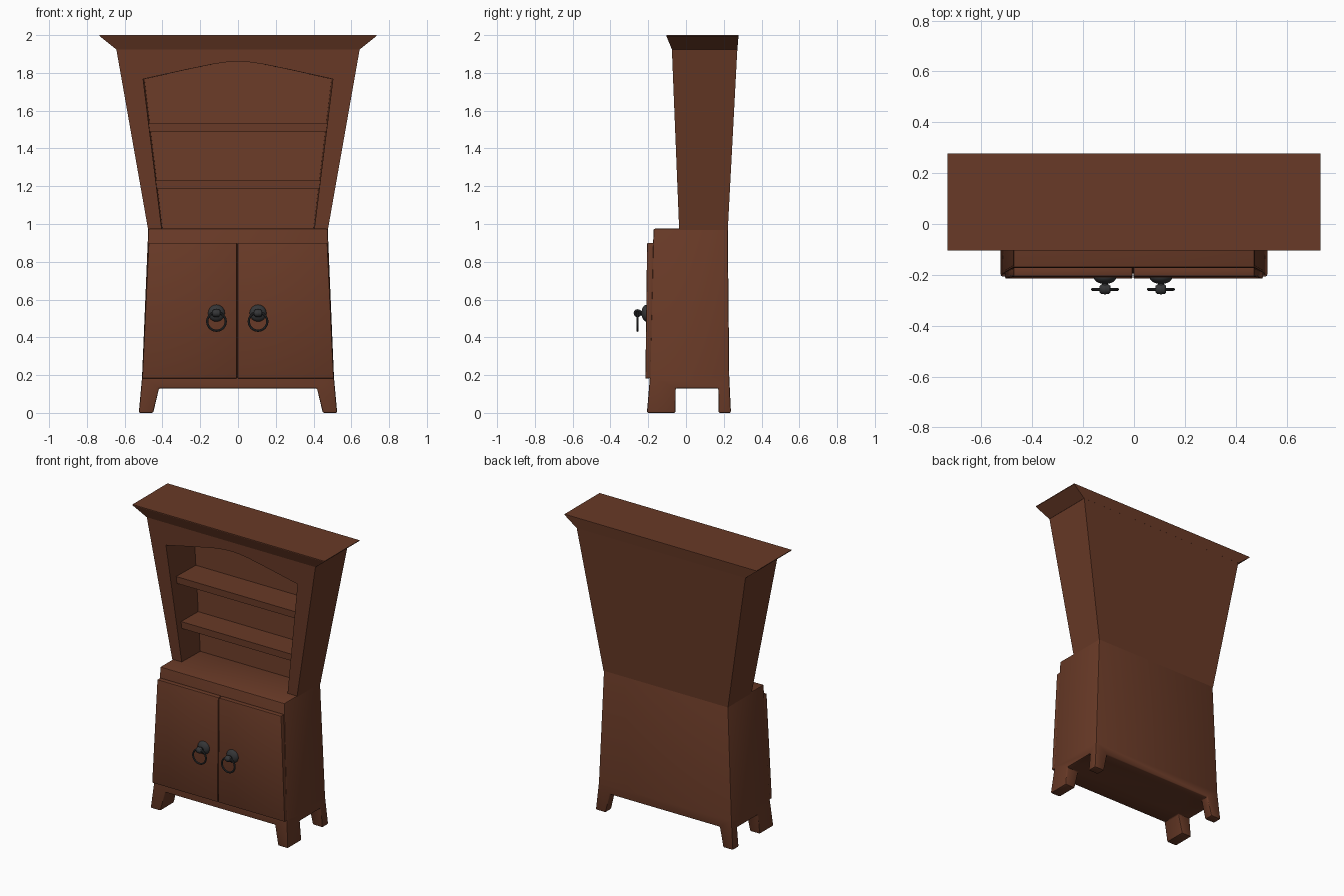
import bpy, bmesh, math

if "Cube" in bpy.data.objects:
    bpy.data.objects.remove(bpy.data.objects["Cube"])


def material(name, rgb):
    m = bpy.data.materials.new(name)
    m.diffuse_color = (*rgb, 1)
    m.use_nodes = True
    m.node_tree.nodes["Principled BSDF"].inputs["Base Color"].default_value = m.diffuse_color
    return m


wood = material("brown_wood", (0.14, 0.042, 0.02))
iron = material("dark_iron", (0.035, 0.036, 0.038))


def mesh_object(name, verts, faces, mat):
    me = bpy.data.meshes.new(name)
    me.from_pydata(verts, [], faces)
    bm = bmesh.new()
    bm.from_mesh(me)
    bmesh.ops.recalc_face_normals(bm, faces=bm.faces)
    bm.to_mesh(me)
    bm.free()
    me.materials.append(mat)
    ob = bpy.data.objects.new(name, me)
    bpy.context.collection.objects.link(ob)
    return ob


def bridge(name, rings, mat):
    """Skin a stack of equal-length rings and cap the ends."""
    n = len(rings[0])
    verts = [v for r in rings for v in r]
    faces = [tuple(range(n)), tuple(range((len(rings) - 1) * n, len(rings) * n))]
    for k in range(len(rings) - 1):
        for i in range(n):
            j = (i + 1) % n
            faces.append((k * n + i, k * n + j, k * n + n + j, k * n + n + i))
    return mesh_object(name, verts, faces, mat)


def loft(name, levels, mat=wood):
    """Rectangles (z, x0, x1, y0, y1) stacked upwards."""
    return bridge(name, [[(a, c, z), (b, c, z), (b, d, z), (a, d, z)]
                         for z, a, b, c, d in levels], mat)


def apply_all(ob):
    bpy.ops.object.select_all(action='DESELECT')
    ob.select_set(True)
    bpy.context.view_layer.objects.active = ob
    for m in list(ob.modifiers):
        bpy.ops.object.modifier_apply(modifier=m.name)


def cut(ob, cutter):
    m = ob.modifiers.new("cut", 'BOOLEAN')
    m.operation = 'DIFFERENCE'
    m.solver = 'EXACT'
    m.object = cutter
    cutter.hide_render = True
    apply_all(ob)
    bpy.data.objects.remove(cutter)


def bevel(ob, width, segments=2):
    m = ob.modifiers.new("bevel", 'BEVEL')
    m.width = width
    m.segments = segments
    m.limit_method = 'ANGLE'
    m.angle_limit = math.radians(40)
    apply_all(ob)
    bpy.ops.object.shade_smooth_by_angle(angle=math.radians(35))


# lower cupboard with four feet left by two crossing cuts
base = loft("lower_cupboard", [(0, -.525, .525, -.207, .238),
                               (.19, -.508, .508, -.191, .229),
                               (.975, -.475, .475, -.172, .221)])
cut(base, loft("front_foot_cutter", [(-.1, -.473, .473, -.6, .6), (.13, -.418, .418, -.6, .6)]))
cut(base, loft("side_foot_cutter", [(-.1, -.8, .8, -.055, .172), (.13, -.8, .8, -.055, .172)]))
bevel(base, .008)

# upper hutch, flaring upwards, with an arched niche
hutch = loft("upper_hutch", [(.965, -.475, .475, -.036, .221),
                             (1.93, -.645, .645, -.075, .272)])
half = [(.403, .95), (.503, 1.767), (.28, 1.816), (.13, 1.847), (.06, 1.857)]
outline = half + [(0, 1.86)] + [(-x, z) for x, z in reversed(half)]
niche = bridge("niche_cutter",
               [[(x * 1.01, -.3, z) for x, z in outline],
                [(x * .985, .16 + (z - .975) * .085, z) for x, z in outline]], wood)
cut(hutch, niche)

# flared cornice
loft("cornice", [(1.925, -.645, .645, -.075, .272),
                 (1.995, -.733, .733, -.104, .278),
                 (2.0, -.733, .733, -.104, .278)])

# shelves reach just into the niche walls
for name, z, w in (("lower_shelf", 1.186, .45), ("upper_shelf", 1.487, .485)):
    loft(name, [(z, -w, w, 0, .225), (z + .046, -w - .005, w + .005, 0, .225)])

# pair of doors
SPLIT = -.004
for name, s in (("left_door", -1), ("right_door", 1)):
    inner = SPLIT + s * .002
    lv = []
    for z, w, yf, yb in ((.182, .507, -.215, -.185), (.9, .473, -.206, -.17)):
        lv.append((z, min(inner, s * w), max(inner, s * w), yf, yb))
    bevel(loft(name, lv), .005)


def finish(name, scale=None):
    ob = bpy.context.object
    ob.name = name
    if scale:
        ob.scale = scale
    ob.data.materials.append(iron)
    bpy.ops.object.shade_smooth_by_angle(angle=math.radians(40))


# ring pulls: domed plate, stem, eye and hanging ring
for side, s in (("left", -1), ("right", 1)):
    x, z = SPLIT + s * .11, .528
    bpy.ops.mesh.primitive_uv_sphere_add(segments=24, ring_count=12, radius=1, location=(x, -.208, z))
    finish(side + "_handle_plate", (.045, .028, .045))
    bpy.ops.mesh.primitive_cylinder_add(vertices=16, radius=.012, depth=.03,
                                        location=(x, -.236, z), rotation=(math.pi / 2, 0, 0))
    finish(side + "_handle_stem")
    bpy.ops.mesh.primitive_torus_add(major_segments=20, minor_segments=8, major_radius=.013,
                                     minor_radius=.008, location=(x, -.256, z),
                                     rotation=(0, math.pi / 2, 0))
    finish(side + "_handle_eye", (1, 1, 2.6))
    bpy.ops.mesh.primitive_torus_add(major_segments=32, minor_segments=8, major_radius=.049,
                                     minor_radius=.006, location=(x, -.257, .484),
                                     rotation=(math.pi / 2, 0, 0))
    finish(side + "_handle_ring")
